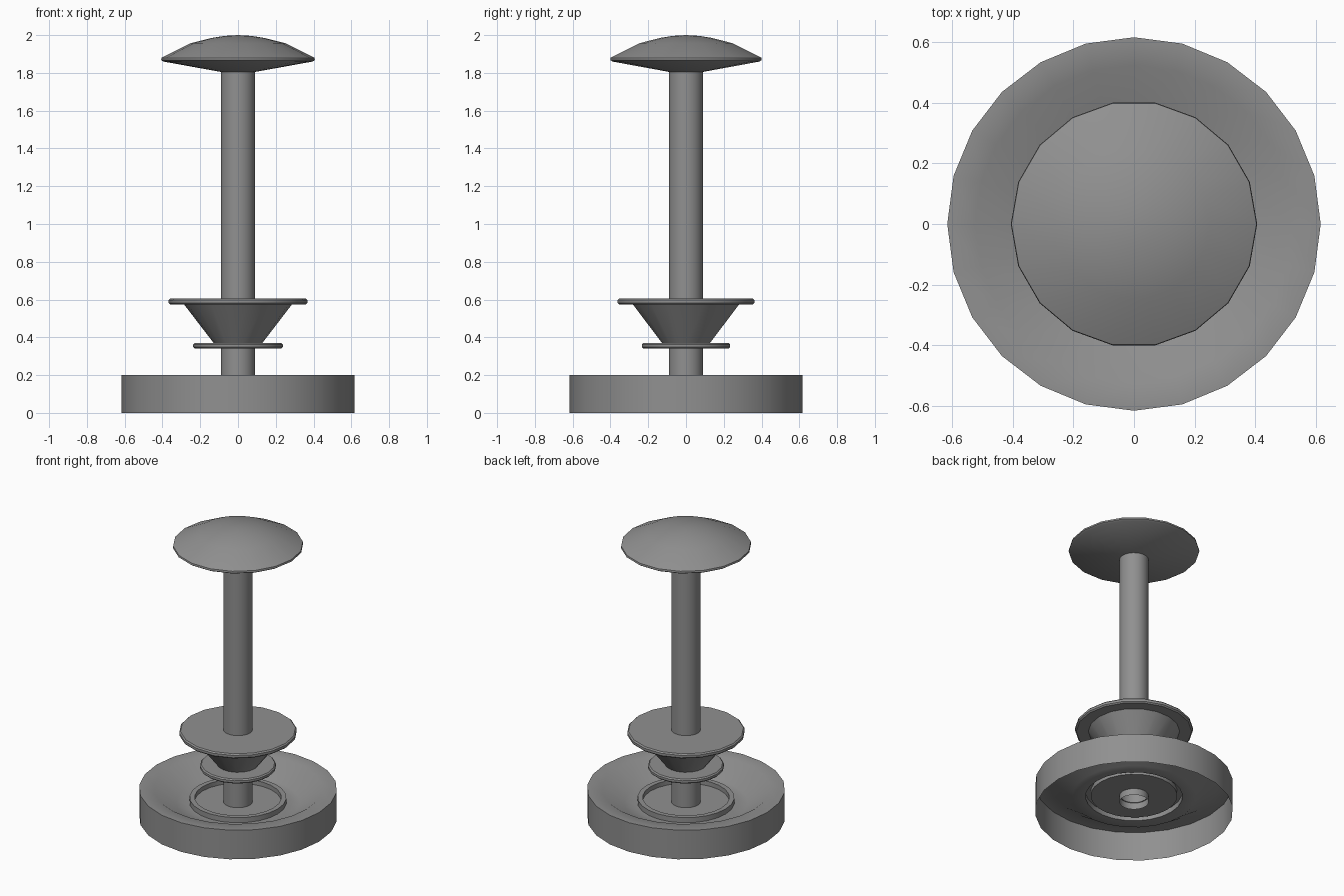
import bpy, bmesh, math

if "Cube" in bpy.data.objects:
    bpy.data.objects.remove(bpy.data.objects["Cube"])

# Dark grey shared by every part
grey = bpy.data.materials.new("dark_grey")
grey.diffuse_color = (0.28, 0.28, 0.28, 1)
grey.use_nodes = True
grey.node_tree.nodes["Principled BSDF"].inputs["Base Color"].default_value = grey.diffuse_color


def lathe(name, profile, sides, angle=50):
    """Revolve an (r, z) profile about the z axis; r = 0 becomes a pole."""
    bm = bmesh.new()
    rings = []
    for r, z in profile:
        if r == 0:
            rings.append([bm.verts.new((0, 0, z))] * sides)
        else:
            rings.append([bm.verts.new((r * math.cos(2 * math.pi * i / sides),
                                        r * math.sin(2 * math.pi * i / sides), z))
                          for i in range(sides)])
    for a, b in zip(rings, rings[1:]):
        for i in range(sides):
            j = (i + 1) % sides
            bm.faces.new(list(dict.fromkeys((a[i], a[j], b[j], b[i]))))
    bm.normal_update()
    mesh = bpy.data.meshes.new(name)
    bm.to_mesh(mesh)
    bm.free()
    mesh.materials.append(grey)
    obj = bpy.data.objects.new(name, mesh)
    bpy.context.collection.objects.link(obj)
    bpy.ops.object.select_all(action='DESELECT')
    obj.select_set(True)
    bpy.context.view_layer.objects.active = obj
    bpy.ops.object.shade_smooth_by_angle(angle=math.radians(angle))
    return obj


def disc(name, radius, z0, z1, sides=18):
    """Thin plate with a softened edge."""
    c = 0.008
    return lathe(name, [(0, z0), (radius - c, z0), (radius, z0 + c),
                        (radius, z1 - c), (radius - c, z1), (0, z1)], sides, 40)


# Hollow base: outer wall, flat rim, bowl, raised ring and inner floor
lathe("base", [(0.617, 0), (0.617, 0.2), (0.525, 0.2), (0.385, 0.105),
               (0.302, 0.105), (0.302, 0.14), (0.27, 0.14), (0.27, 0.11),
               (0.085, 0.11)], 24)

# Open tube stem poking through the base floor
lathe("stem", [(0.091, 0.065), (0.091, 1.82)], 24)

# Lower collar, funnel and upper collar
disc("lower_collar", 0.237, 0.34, 0.371)
lathe("funnel", [(0, 0.365), (0.125, 0.365), (0.29, 0.58), (0, 0.58)], 18)
disc("upper_collar", 0.367, 0.573, 0.605)

# Domed cap with a shallow conical underside
lathe("cap", [(0, 1.797), (0.09, 1.805), (0.395, 1.86), (0.407, 1.868),
              (0.405, 1.88), (0.25, 1.957), (0.14, 1.985), (0.07, 1.996),
              (0, 2.0)], 18)
